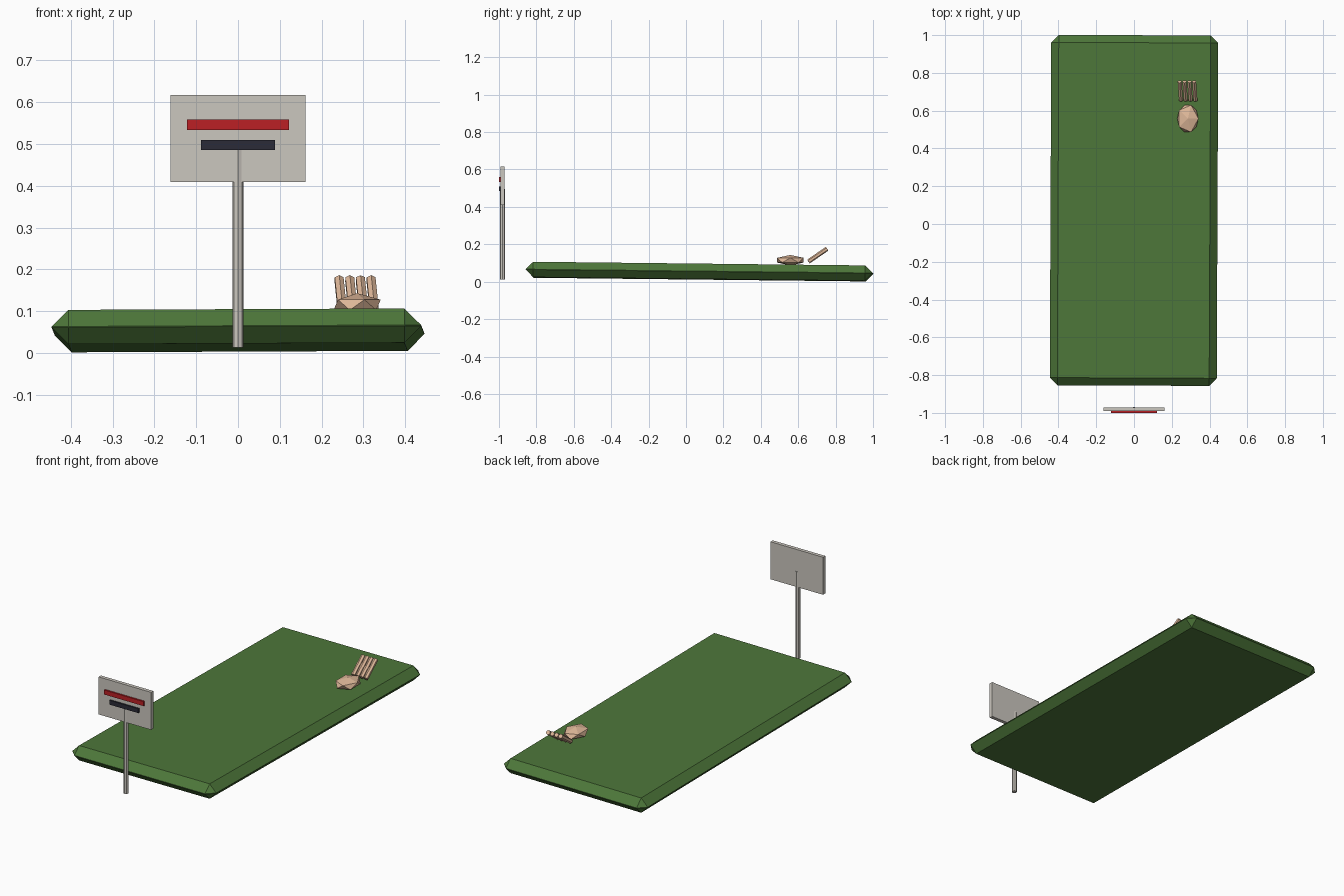
import bpy, math
from mathutils import Vector, Matrix

if "Cube" in bpy.data.objects:
    bpy.data.objects.remove(bpy.data.objects["Cube"])


def material(name, rgb):
    m = bpy.data.materials.new(name)
    m.diffuse_color = (*rgb, 1)
    m.use_nodes = True
    m.node_tree.nodes["Principled BSDF"].inputs["Base Color"].default_value = m.diffuse_color
    return m


GREEN = material("grass green", (0.075, 0.185, 0.042))
GREY = material("warm grey", (0.60, 0.57, 0.52))
RED = material("sign red", (0.50, 0.014, 0.018))
DARK = material("dark slate", (0.024, 0.024, 0.038))
TAN = material("skin tan", (0.74, 0.48, 0.32))


def finish(name, mat):
    ob = bpy.context.object
    ob.name = name
    ob.data.materials.append(mat)
    return ob


def box(name, size, centre, mat, rot=(0, 0, 0)):
    bpy.ops.mesh.primitive_cube_add(size=1, location=centre, rotation=rot)
    ob = finish(name, mat)
    ob.data.transform(Matrix.Diagonal((*size, 1)))
    return ob


def rod(name, start, end, radius, sides, mat, turn=0):
    a, b = Vector(start), Vector(end)
    bpy.ops.mesh.primitive_cylinder_add(vertices=sides, radius=radius,
                                        depth=(b - a).length, location=(a + b) / 2)
    ob = finish(name, mat)
    ob.data.transform(Matrix.Rotation(turn, 4, 'Z'))
    ob.rotation_euler = (b - a).to_track_quat('Z', 'Y').to_euler()
    return ob


# Lawn slab: chamfered all round and very slightly tilted
lawn = box("lawn_slab", (0.884, 1.855, 0.082), (0, 0.072, 0.054), GREEN,
           (math.radians(-0.63), math.radians(-0.25), math.radians(-0.25)))
bevel = lawn.modifiers.new("chamfer", 'BEVEL')
bevel.width = 0.04
bevel.segments = 1

# Sign: post through the board, with two raised bars on its front
rod("sign_post", (0, -0.981, 0.013), (0, -0.981, 0.495), 0.0135, 8, GREY)
box("sign_board", (0.322, 0.02, 0.208), (0, -0.981, 0.513), GREY)
box("red_bar", (0.243, 0.0095, 0.025), (0, -0.9953, 0.546), RED)
box("dark_bar", (0.176, 0.0095, 0.024), (0, -0.9953, 0.498), DARK)

# Hand: faceted palm resting on the lawn
bpy.ops.mesh.primitive_ico_sphere_add(subdivisions=1, radius=1, location=(0.285, 0.558, 0.115))
palm = finish("palm", TAN)
palm.data.transform(Matrix.Diagonal((0.063, 0.084, 0.028, 1)))

# Four fingers sloping up behind the palm
for i in range(4):
    x = 0.284 + (i - 1.5) * 0.0255
    rod(f"finger_{i + 1}", (x + 0.003, 0.655, 0.108), (x - 0.004, 0.754, 0.176),
        0.0122, 6, TAN)
